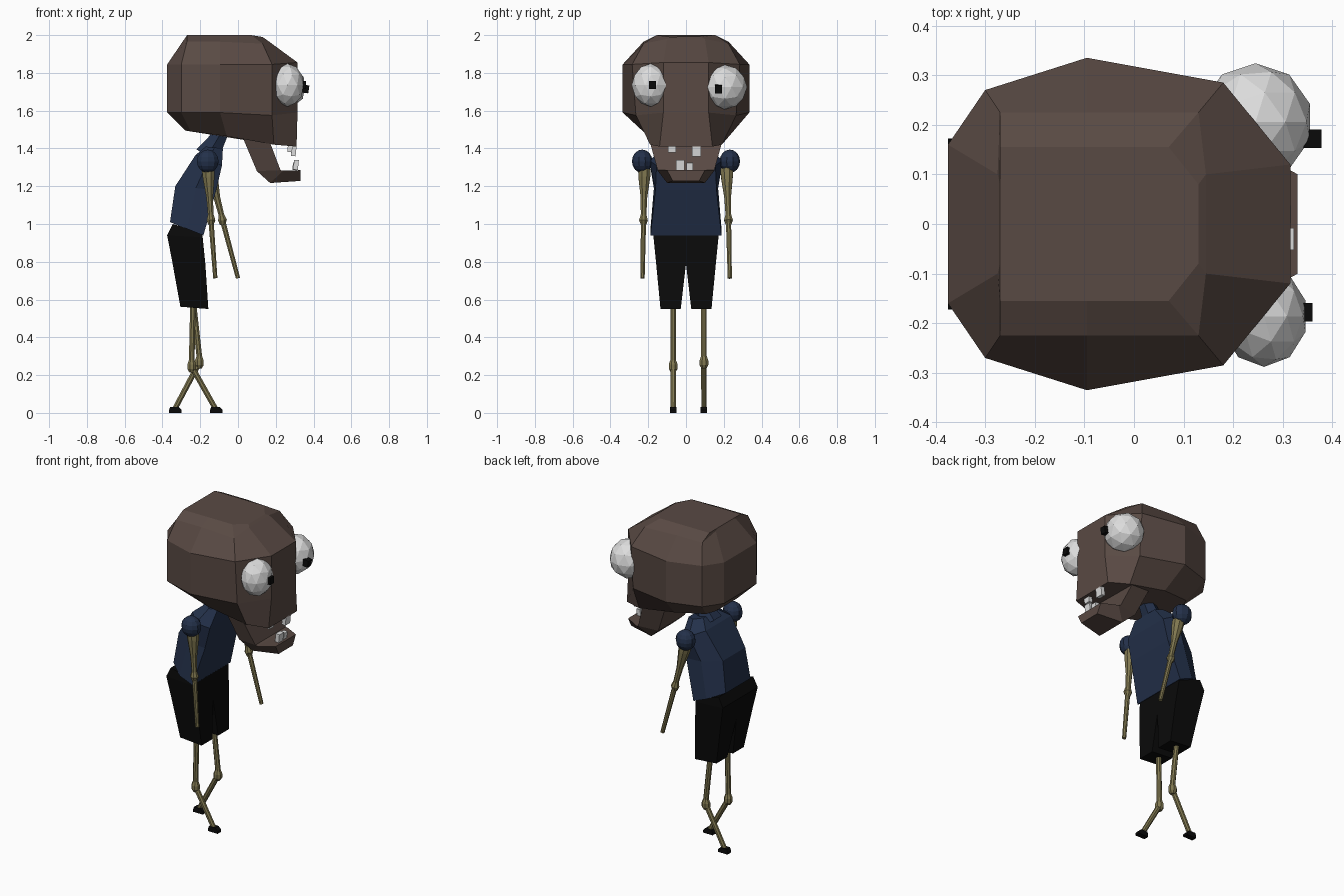
import bpy, bmesh, math
from mathutils import Vector, Matrix

if "Cube" in bpy.data.objects:
    bpy.data.objects.remove(bpy.data.objects["Cube"])


def material(name, rgb):
    m = bpy.data.materials.new(name)
    m.diffuse_color = (*rgb, 1)
    m.use_nodes = True
    m.node_tree.nodes["Principled BSDF"].inputs["Base Color"].default_value = m.diffuse_color
    return m


BROWN = material("brown_skin", (0.100, 0.068, 0.057))
BLUE = material("navy_cloth", (0.017, 0.030, 0.068))
BLACK = material("black_cloth", (0.003, 0.003, 0.003))
OLIVE = material("olive_limb", (0.215, 0.185, 0.080))
WHITE = material("off_white", (0.72, 0.72, 0.72))


def finish(bm, name, mat):
    bmesh.ops.recalc_face_normals(bm, faces=bm.faces)
    me = bpy.data.meshes.new(name)
    bm.to_mesh(me)
    bm.free()
    me.materials.append(mat)
    ob = bpy.data.objects.new(name, me)
    bpy.context.collection.objects.link(ob)
    return ob


def loft(name, rings, mat):
    """Skin closed rings of equal length and cap both ends."""
    bm = bmesh.new()
    vs = [[bm.verts.new(p) for p in r] for r in rings]
    n = len(vs[0])
    for a, b in zip(vs, vs[1:]):
        for i in range(n):
            j = (i + 1) % n
            bm.faces.new((a[i], a[j], b[j], b[i]))
    bm.faces.new(vs[0])
    bm.faces.new(vs[-1])
    return finish(bm, name, mat)


def both(half):
    """Close a half ring by reflecting it across y = 0."""
    return half + [(x, -y, z) for x, y, z in reversed(half)]


def tube(name, pts, mat, sides=8):
    """Tube through (x, y, z, radius) points."""
    ps = [Vector(p[:3]) for p in pts]
    rings = []
    for i, p in enumerate(ps):
        d = (ps[min(i + 1, len(ps) - 1)] - ps[max(i - 1, 0)]).normalized()
        u = d.cross(Vector((0, 1, 0))).normalized()
        v = d.cross(u)
        r = pts[i][3]
        rings.append([p + r * (math.cos(t) * u + math.sin(t) * v)
                      for t in (2 * math.pi * (k + .5) / sides for k in range(sides))])
    return loft(name, rings, mat)


def place(loc, size, rot=0):
    return (Matrix.Translation(loc) @ Matrix.Rotation(rot, 4, 'Y')
            @ Matrix.Diagonal((*size, 1)))


def box(name, loc, size, mat, rot=0):
    bm = bmesh.new()
    bmesh.ops.create_cube(bm, size=1, matrix=place(loc, size, rot))
    return finish(bm, name, mat)


def ball(name, loc, size, mat):
    bm = bmesh.new()
    bmesh.ops.create_icosphere(bm, subdivisions=2, radius=1, matrix=place(loc, size))
    return finish(bm, name, mat)


# Skull: stacked rings from crown to upper jaw
loft("skull", [both(r) for r in (
    [(-.27, .08, 2), (-.27, .155, 2), (-.095, .155, 2), (.07, .155, 2), (.13, .08, 1.99)],
    [(-.275, .10, 1.992), (-.27, .225, 1.965), (-.095, .225, 1.965), (.13, .225, 1.955), (.145, .10, 1.98)],
    [(-.375, .16, 1.845), (-.30, .27, 1.845), (-.095, .335, 1.845), (.18, .285, 1.845), (.315, .12, 1.855)],
    [(-.375, .16, 1.59), (-.30, .27, 1.59), (-.095, .335, 1.59), (.18, .265, 1.575), (.315, .12, 1.59)],
    [(-.28, .10, 1.495), (-.25, .16, 1.49), (-.06, .20, 1.465), (.19, .19, 1.42), (.31, .14, 1.41)],
)], BROWN)

# Lower jaw: hinge, bend, chin and lip
loft("lower_jaw", [both(r) for r in (
    [(.02, .17, 1.47), (.17, .19, 1.43)],
    [(.10, .13, 1.28), (.225, .15, 1.285)],
    [(.17, .10, 1.217), (.24, .15, 1.282)],
    [(.33, .07, 1.228), (.33, .10, 1.285)],
)], BROWN)

# Teeth
for i, (x, y, z, w, h) in enumerate((
        (.275, -.075, 1.398, .042, .035), (.295, .055, 1.387, .048, .055),
        (.307, -.03, 1.313, .044, .052), (.302, .02, 1.305, .035, .04))):
    box(f"tooth_{i + 1}", (x, y, z), (.025, w, h), WHITE, .1)

# Bulging eyes with square pupils
ball("right_eye", (.262, -.186, 1.735), (.088, .102, .114), WHITE)
ball("left_eye", (.245, .206, 1.725), (.115, .118, .118), WHITE)
box("right_pupil", (.342, -.178, 1.735), (.036, .037, .042), BLACK)
box("left_pupil", (.357, .172, 1.715), (.036, .037, .042), BLACK, .15)

# Shirt: slanted sections from hem to shoulders (back x, z, front x, z, half width)
loft("shirt", [both([(xb, w * .65, zb), ((xb + xf) / 2, w, (zb + zf) / 2), (xf, w * k, zf)])
               for xb, zb, xf, zf, w, k in (
    (-.36, 1.01, -.183, .94, .188, 1),
    (-.332, 1.20, -.115, 1.18, .17, .95),
    (-.225, 1.365, -.085, 1.31, .195, .8),
    (-.17, 1.41, -.08, 1.40, .11, .8))], BLUE)
tube("neck", [(-.165, 0, 1.36, .075), (-.12, 0, 1.43, .055), (-.07, 0, 1.52, .04)], BLUE, 6)

# Shorts: one tapered box per leg, meeting at the crotch
for s, side in ((-1, "right"), (1, "left")):
    loft(side + "_shorts_leg", [
        [(xb, s * yi, zb), (xb, s * yo, zb), (xf, s * yo, zf), (xf, s * yi, zf)]
        for xb, zb, xf, zf, yi, yo in (
            (-.345, 1.0, -.19, .955, 0, .17),
            (-.375, .94, -.187, .93, 0, .172),
            (-.348, .80, -.173, .79, 0, .158),
            (-.305, .562, -.157, .55, .028, .135))], BLACK)
    # Puffed sleeve
    bm = bmesh.new()
    bmesh.ops.create_uvsphere(bm, u_segments=10, v_segments=8, radius=1,
                              matrix=place((-.16, s * .232, 1.332), (.06, .054, .062)))
    finish(bm, side + "_sleeve", BLUE)

# Arms: flared upper arm, elbow knob, thin forearm
for side, s, sh, el, ha in (
        ("right", -1, (-.158, -.22), (-.143, -.225), (-.12, -.23)),
        ("left", 1, (-.148, .215), (-.082, .225), (0, .232))):
    def mix(t):
        return tuple(a + (b - a) * t for a, b in zip(sh, el))
    tube(side + "_upper_arm", [(*sh, 1.29, .036), (*mix(.15), 1.25, .034),
                               (*mix(.55), 1.14, .019), (*mix(.9), 1.05, .016),
                               (*el, 1.02, .025), (*el, .995, .015)], OLIVE)
    tube(side + "_forearm", [(*el, 1.02, .015), (*ha, .713, .012)], OLIVE)

# Legs: thigh, knee knob, shin and foot (hip x, knee x, knee z, ankle x)
for side, y, hip, kx, kz, ax in (
        ("right", -.068, -.238, -.245, .245, -.118),
        ("left", .095, -.238, -.205, .265, -.335)):
    tube(side + "_thigh", [(hip, y, .60, .016), (kx, y, kz + .035, .016),
                           (kx, y, kz + .012, .025), (kx, y, kz - .012, .025),
                           (kx, y, kz - .03, .014)], OLIVE)
    tube(side + "_shin", [(kx, y, kz, .016), (ax, y, .02, .015)], OLIVE)
    loft(side + "_foot", [[(ax - a, y - .017, z), (ax + b, y - .017, z),
                           (ax + b, y + .017, z), (ax - a, y + .017, z)]
                          for a, b, z in ((.03, .037, 0), (.03, .037, .015), (.024, .02, .032))], BLACK)
